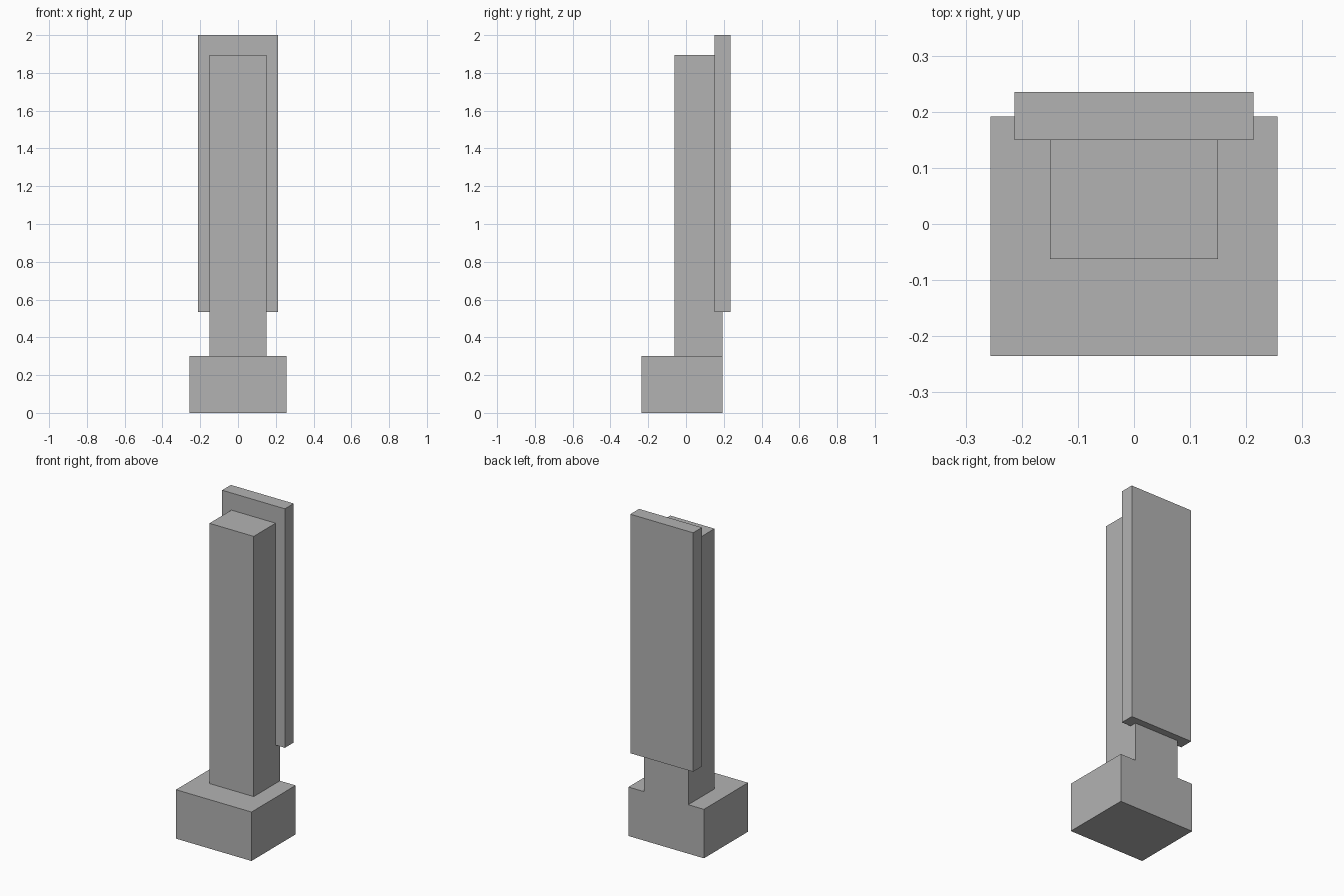
import bpy
import bmesh
from mathutils import Matrix, Vector

cube = bpy.data.objects.get("Cube")
if cube:
    bpy.data.objects.remove(cube, do_unlink=True)

# Single flat grey
grey = bpy.data.materials.new("plain_grey")
grey.use_nodes = True
colour = (0.45, 0.45, 0.45, 1)
grey.diffuse_color = colour
grey.node_tree.nodes["Principled BSDF"].inputs["Base Color"].default_value = colour


def box(name, half_width, y_range, z_range):
    """Box centred on x, spanning the given depth and height."""
    size = Vector((2 * half_width, y_range[1] - y_range[0], z_range[1] - z_range[0]))
    centre = Vector((0, sum(y_range) / 2, sum(z_range) / 2))
    mesh = bpy.data.meshes.new(name)
    bm = bmesh.new()
    bmesh.ops.create_cube(bm, size=1, matrix=Matrix.LocRotScale(centre, None, size))
    bm.to_mesh(mesh)
    bm.free()
    mesh.materials.append(grey)
    obj = bpy.data.objects.new(name, mesh)
    bpy.context.collection.objects.link(obj)


back = 0.192       # shared rear plane of base and column
base_top = 0.3

# Wide foot block, upright column, and the panel mounted on the column's back
box("base", 0.256, (-0.235, back), (0, base_top))
box("column", 0.15, (-0.062, back), (base_top, 1.895))
box("back_panel", 0.213, (0.15, 0.235), (0.535, 2))
